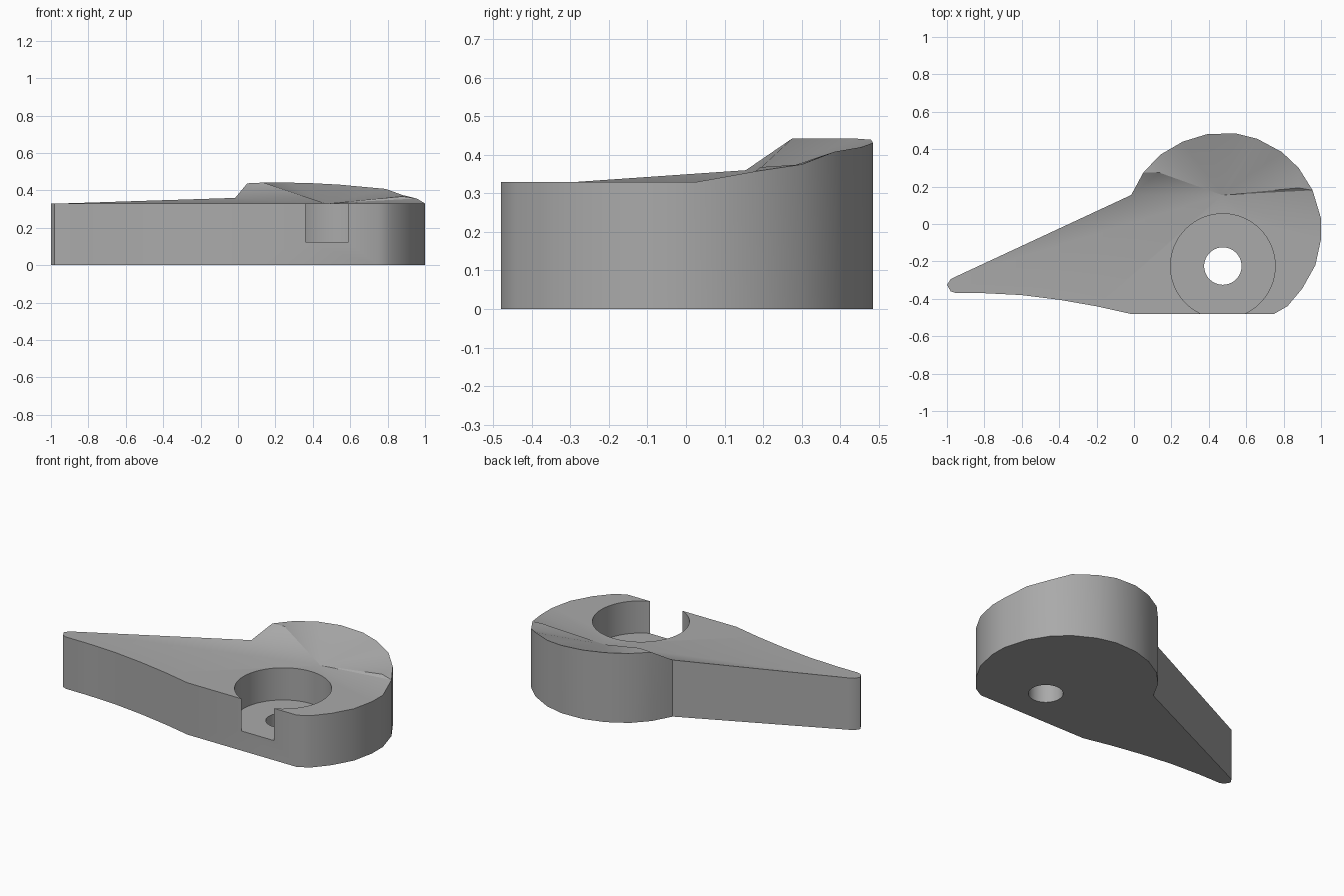
import bpy, bmesh, math

cube = bpy.data.objects.get("Cube")
if cube:
    bpy.data.objects.remove(cube, do_unlink=True)

grey = bpy.data.materials.new("plain_grey")
grey.use_nodes = True
COLOR = (0.4, 0.4, 0.4, 1)
grey.diffuse_color = COLOR
grey.node_tree.nodes["Principled BSDF"].inputs["Base Color"].default_value = COLOR

DECK = 0.33
# Level part of the outline: round tip, underside of the tail, straight front, right flank
level = [(-0.95, -0.28), (-0.98, -0.295), (-1, -0.325), (-0.98, -0.36), (-0.95, -0.37),
         (-0.8, -0.37), (-0.6, -0.38), (-0.4, -0.405), (-0.2, -0.44), (-0.02, -0.48),
         (0.75, -0.48), (0.82, -0.44), (0.9, -0.345), (0.97, -0.22), (1, -0.08), (1, 0.03)]
# Raised rear rim, from the right flank round to the tail root
rim = [(0.955, 0.18, 0.357), (0.88, 0.3, 0.375), (0.79, 0.385, 0.408), (0.66, 0.455, 0.42),
       (0.54, 0.485, 0.431), (0.39, 0.48, 0.439), (0.26, 0.44, 0.442), (0.14, 0.37, 0.442),
       (0.05, 0.275, 0.438), (-0.015, 0.155, 0.36)]
outline = [(x, y, DECK) for x, y in level] + rim


def make_body():
    bm = bmesh.new()
    top = [bm.verts.new(p) for p in outline]
    base = [bm.verts.new((x, y, 0)) for x, y, z in outline]
    n, m = len(top), len(level)
    bm.faces.new(base[::-1])
    for i in range(n):
        j = (i + 1) % n
        bm.faces.new((base[i], base[j], top[j], top[i]))
    # Level deck, then a fan rising from its apex to the rim
    apex = bm.verts.new((0.47, 0.155, DECK))
    bm.faces.new(top[:m] + [apex])
    ridge = bm.verts.new((0.135, 0.275, 0.442))
    fold = bm.verts.new((0.88, 0.193, 0.368))
    fan = top[m - 1:m + 1] + [fold] + top[m + 1:n - 2] + [ridge] + top[n - 2:] + [top[0]]
    for a, b in zip(fan, fan[1:]):
        if a == ridge:
            bm.faces.new((apex, ridge, top[n - 1]))
            bm.faces.new((ridge, top[n - 2], top[n - 1]))
        elif a != top[n - 2]:
            bm.faces.new((apex, a, b))
    bm.faces.new((top[m], top[m + 1], fold))
    bm.faces.new((top[n - 3], top[n - 2], ridge))
    bmesh.ops.recalc_face_normals(bm, faces=bm.faces)
    mesh = bpy.data.meshes.new("lever_body")
    bm.to_mesh(mesh)
    bm.free()
    mesh.materials.append(grey)
    obj = bpy.data.objects.new("lever_body", mesh)
    bpy.context.collection.objects.link(obj)
    return obj


def bore(target, name, radius, low, high):
    bpy.ops.mesh.primitive_cylinder_add(vertices=64, radius=radius, depth=high - low,
                                        location=(0.475, -0.225, (low + high) / 2))
    cutter = bpy.context.object
    cutter.name = name
    cutter.data.materials.append(grey)
    bpy.context.view_layer.objects.active = target
    mod = target.modifiers.new(name, 'BOOLEAN')
    mod.operation = 'DIFFERENCE'
    mod.solver = 'EXACT'
    mod.object = cutter
    bpy.ops.object.modifier_apply(modifier=name)
    bpy.data.objects.remove(cutter, do_unlink=True)


body = make_body()
# Counterbore breaks through the front wall; pivot hole goes right through
bore(body, "counterbore", 0.28, 0.125, 0.6)
bore(body, "pivot_hole", 0.1, -0.2, 0.3)

bpy.ops.object.select_all(action='DESELECT')
body.select_set(True)
bpy.context.view_layer.objects.active = body
bpy.ops.object.shade_smooth_by_angle(angle=math.radians(30))
